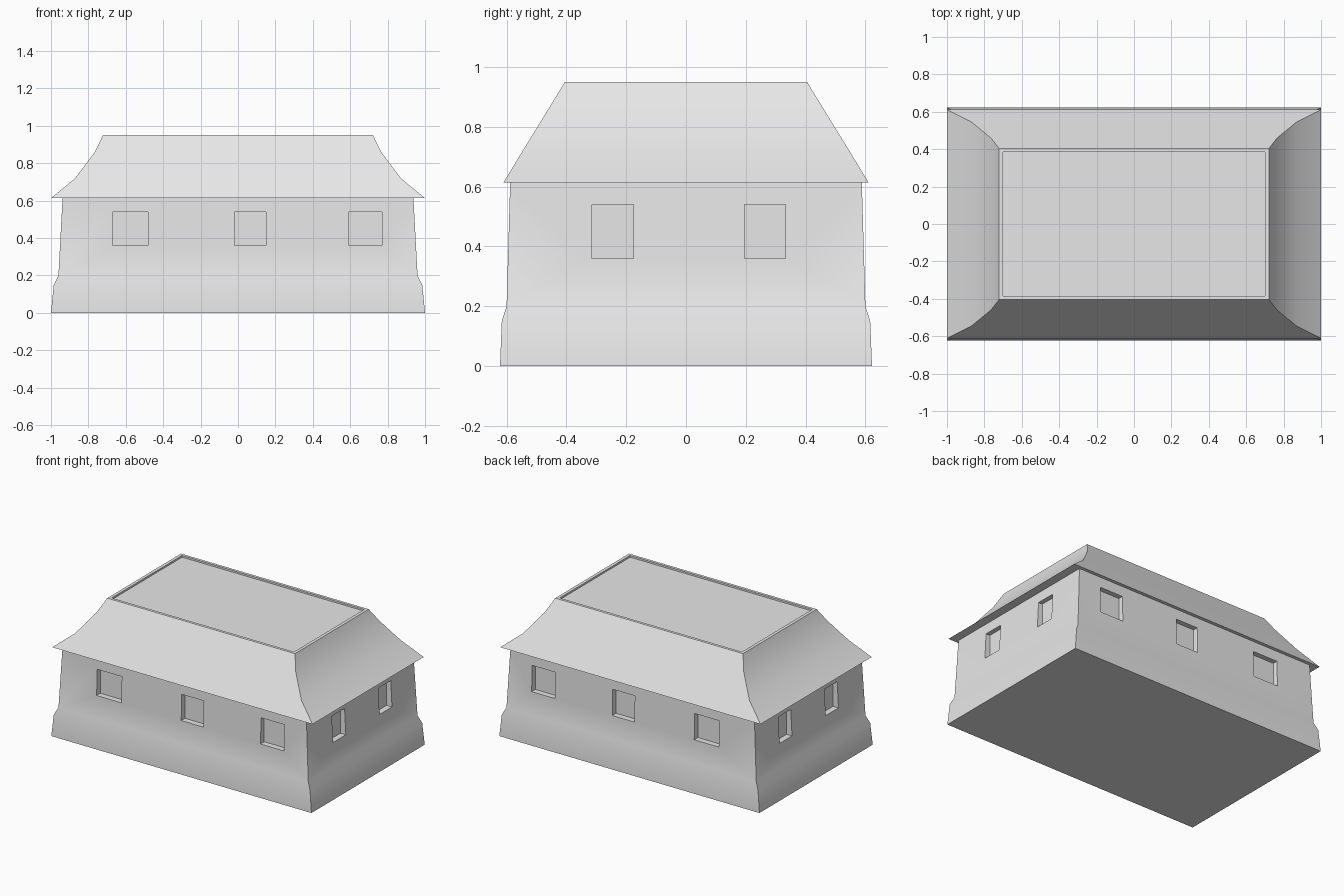
import bpy
import bmesh
from math import radians
from mathutils import Matrix, Vector

if "Cube" in bpy.data.objects:
    bpy.data.objects.remove(bpy.data.objects["Cube"])

grey = bpy.data.materials.new("light grey")
grey.use_nodes = True
grey.diffuse_color = (0.8, 0.8, 0.8, 1)
grey.node_tree.nodes["Principled BSDF"].inputs["Base Color"].default_value = (0.8, 0.8, 0.8, 1)


def add_object(name, bm):
    bmesh.ops.recalc_face_normals(bm, faces=bm.faces)
    mesh = bpy.data.meshes.new(name)
    bm.to_mesh(mesh)
    bm.free()
    mesh.materials.append(grey)
    obj = bpy.data.objects.new(name, mesh)
    bpy.context.collection.objects.link(obj)
    return obj


def stacked_rings(name, levels):
    """Closed solid through rectangles given as (half width, half depth, height)."""
    bm = bmesh.new()
    rings = [[bm.verts.new((sx * w, sy * d, z))
              for sx, sy in ((-1, -1), (1, -1), (1, 1), (-1, 1))]
             for w, d, z in levels]
    for low, high in zip(rings, rings[1:]):
        for i in range(4):
            j = (i + 1) % 4
            bm.faces.new((low[i], low[j], high[j], high[i]))
    bm.faces.new(rings[0][::-1])
    bm.faces.new(rings[-1])
    return add_object(name, bm)


def activate(obj):
    bpy.ops.object.select_all(action="DESELECT")
    obj.select_set(True)
    bpy.context.view_layer.objects.active = obj


def smooth(obj):
    activate(obj)
    bpy.ops.object.shade_smooth_by_angle(angle=radians(35))


# Walls with a flared base
walls = stacked_rings("walls", [
    (1.0, 0.622, 0), (0.985, 0.616, 0.15), (0.96, 0.6, 0.2), (0.938, 0.588, 0.613)])

# Window recesses, the same on opposite walls
SILL, HEAD = 0.36, 0.54
bm = bmesh.new()


def add_box(low, high):
    low, high = Vector(low), Vector(high)
    bmesh.ops.create_cube(bm, size=1, matrix=Matrix.Translation((low + high) / 2)
                          @ Matrix.Diagonal((*(high - low), 1)))


for side in (-1, 1):
    near, far = sorted((side * 0.555, side * 0.7))
    for a, b in ((-0.67, -0.48), (-0.02, 0.15), (0.59, 0.77)):
        add_box((a, near, SILL), (b, far, HEAD))
    near, far = sorted((side * 0.91, side * 1.1))
    for a, b in ((-0.315, -0.175), (0.195, 0.332)):
        add_box((near, a, SILL), (far, b, HEAD))
cutter = add_object("window_cutter", bm)
cutter.hide_render = True

cut = walls.modifiers.new("windows", "BOOLEAN")
cut.operation = "DIFFERENCE"
cut.solver = "EXACT"
cut.object = cutter
activate(walls)
bpy.ops.object.modifier_apply(modifier=cut.name)
bpy.data.objects.remove(cutter)
smooth(walls)

# Flared roof with overhanging eaves and a sunken flat top
roof = stacked_rings("roof", [
    (1.0, 0.611, 0.613), (0.87, 0.546, 0.72), (0.765, 0.46, 0.86), (0.722, 0.405, 0.95),
    (0.7, 0.386, 0.95), (0.7, 0.386, 0.938)])
smooth(roof)
